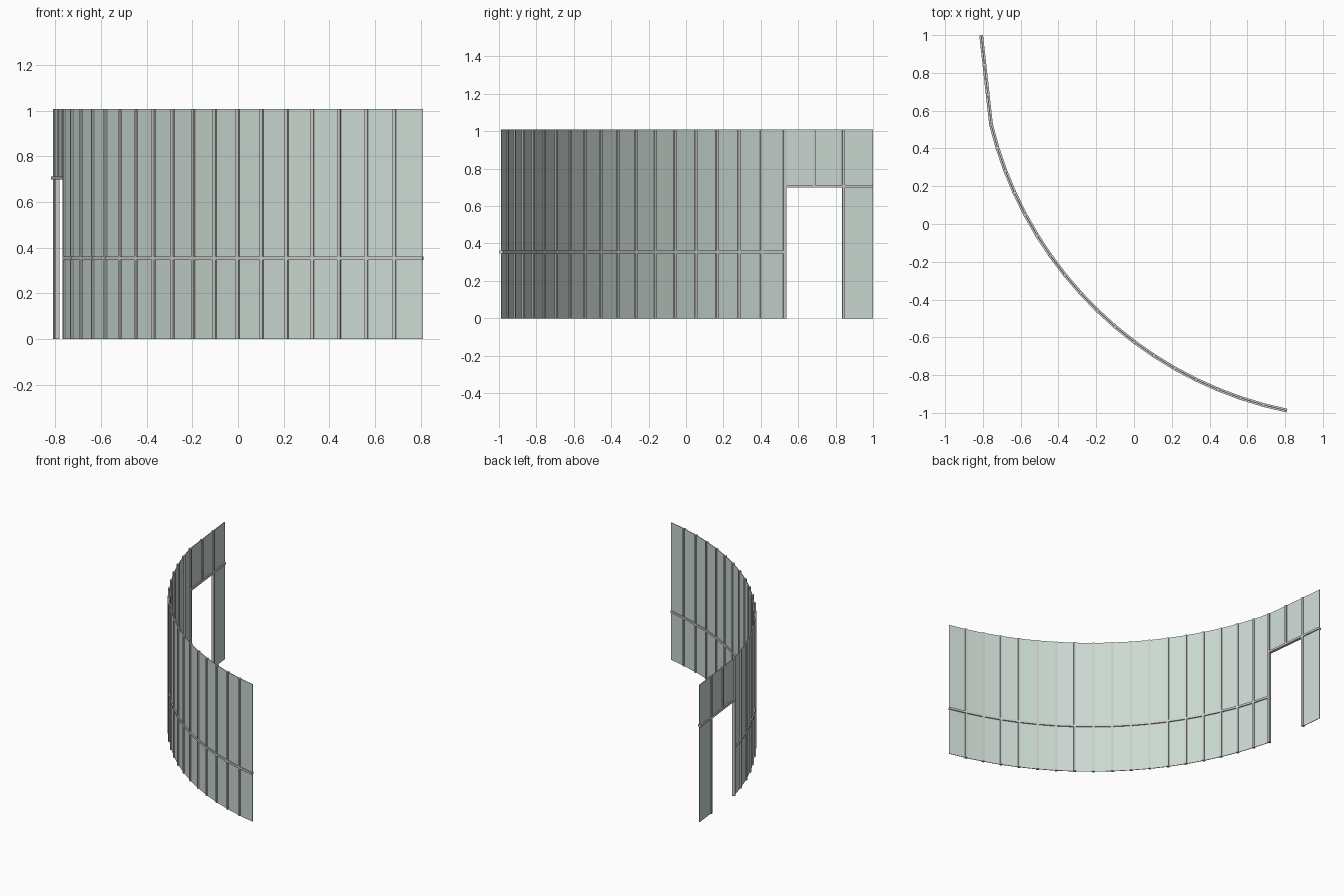
import bpy, bmesh, math
from mathutils import Vector

if "Cube" in bpy.data.objects:
    bpy.data.objects.remove(bpy.data.objects["Cube"])

CENTER, RADIUS = Vector((1.221, 1.005)), 2.035
A0, A1, PANELS = math.radians(193.6), math.radians(258.35), 18
TOP = 1.008

glass = bpy.data.materials.new("pale_green_glass")
glass.diffuse_color = (0.60, 0.70, 0.64, 1)
glass.use_nodes = True
glass.node_tree.nodes["Principled BSDF"].inputs["Base Color"].default_value = glass.diffuse_color


def sweep(name, path, depth, z0, z1, mat=None):
    """Upright ribbon of given depth following a 2D path with mitred joints."""
    bm = bmesh.new()
    rings = []
    for i, p in enumerate(path):
        dirs = []
        if i > 0:
            dirs.append((p - path[i - 1]).normalized())
        if i < len(path) - 1:
            dirs.append((path[i + 1] - p).normalized())
        t = sum(dirs, Vector((0, 0))).normalized()
        n = Vector((-t.y, t.x)) * depth / 2 / t.dot(dirs[0])
        rings.append([bm.verts.new((q.x, q.y, z)) for q, z in
                      ((p - n, z0), (p + n, z0), (p + n, z1), (p - n, z1))])
    for a, b in zip(rings, rings[1:]):
        for k in range(4):
            bm.faces.new((a[k], a[(k + 1) % 4], b[(k + 1) % 4], b[k]))
    bm.faces.new(rings[0])
    bm.faces.new(rings[-1][::-1])
    bmesh.ops.recalc_face_normals(bm, faces=bm.faces)
    me = bpy.data.meshes.new(name)
    bm.to_mesh(me)
    bm.free()
    ob = bpy.data.objects.new(name, me)
    bpy.context.collection.objects.link(ob)
    if mat:
        me.materials.append(mat)
    return ob


def mullion(name, p, tangent, z0):
    t = tangent.normalized() * 0.0075
    sweep(name, [p - t, p + t], 0.02, z0, TOP)


# Plan layout: curved wall followed by a straight door wall
angles = [A0 + (A1 - A0) * i / PANELS for i in range(PANELS + 1)]
arc = [CENTER + RADIUS * Vector((math.cos(a), math.sin(a))) for a in angles]
corner, end = arc[0], Vector((-0.809, 0.999))
run = end - corner


def along(y):
    return corner + run * (y - corner.y) / run.y


# Curved wall: glass, mid rail, mullions at every joint but the free end
sweep("curved_glass", arc, 0.004, 0, TOP, glass)
sweep("curved_rail", arc, 0.02, 0.347, 0.362)
for i, a in enumerate(angles[:-1]):
    mullion(f"curved_mullion_{i}", arc[i], Vector((-math.sin(a), math.cos(a))), 0)

# Door wall: header glass, side light, head rail and mullions
jamb = along(0.842)
sweep("door_header_glass", [corner, end], 0.004, 0.705, TOP, glass)
sweep("side_light_glass", [jamb, end], 0.004, 0, 0.705, glass)
sweep("door_head_rail", [corner, end], 0.02, 0.698, 0.713)
mullion("door_jamb", jamb, run, 0)
mullion("header_mullion", along(0.685), run, 0.705)
